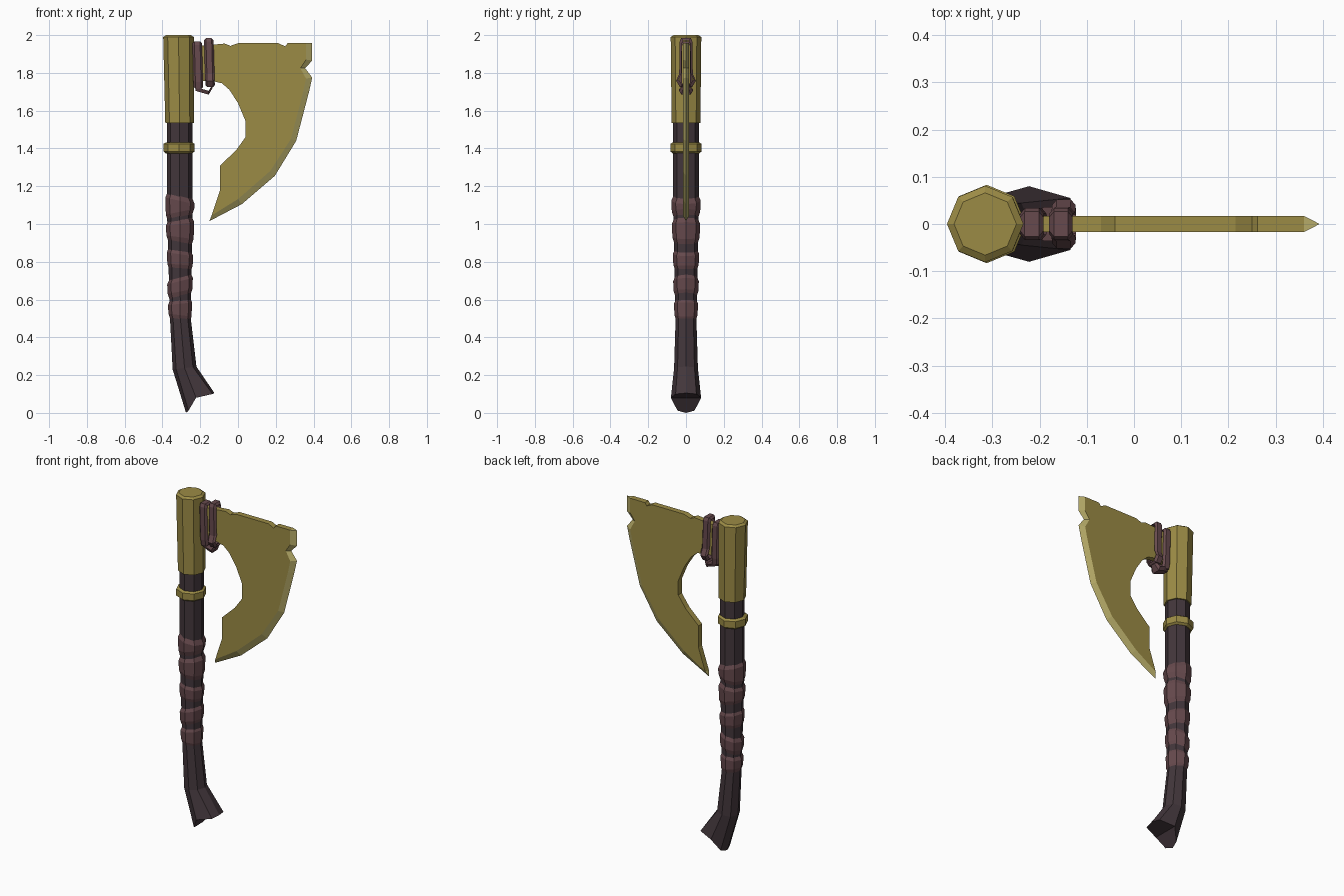
import bpy, bmesh
from math import cos, sin, tau

if "Cube" in bpy.data.objects:
    bpy.data.objects.remove(bpy.data.objects["Cube"])


def material(name, rgb):
    m = bpy.data.materials.new(name)
    m.use_nodes = True
    m.diffuse_color = (*rgb, 1)
    node = m.node_tree.nodes["Principled BSDF"]
    node.inputs["Base Color"].default_value = (*rgb, 1)
    node.inputs["Roughness"].default_value = 0.8
    return m


GOLD = material("old gold", (0.33, 0.26, 0.06))
EDGE = material("pale sharpened gold", (0.47, 0.41, 0.14))
WOOD = material("dark wood", (0.055, 0.037, 0.044))
LEATHER = material("red brown leather", (0.135, 0.068, 0.075))


def finish(name, bm, *mats):
    bmesh.ops.recalc_face_normals(bm, faces=bm.faces)
    me = bpy.data.meshes.new(name)
    bm.to_mesh(me)
    bm.free()
    for m in mats:
        me.materials.append(m)
    ob = bpy.data.objects.new(name, me)
    bpy.context.collection.objects.link(ob)
    return ob


def ring(cx, r, z_left, z_right=None, ry=None):
    """Eight-sided ring with corners on the axes, tilted along x."""
    z_right = z_left if z_right is None else z_right
    ry = ry or r
    pts = []
    for i in range(8):
        c, s = cos(tau * i / 8), sin(tau * i / 8)
        pts.append((cx + r * c, ry * s, z_left + (z_right - z_left) * (c + 1) / 2))
    return pts


def bridge(bm, a, b):
    n = len(a)
    return [bm.faces.new((a[i], a[(i + 1) % n], b[(i + 1) % n], b[i])) for i in range(n)]


def loft(name, rings, mat, folded_end=False):
    bm = bmesh.new()
    loops = [[bm.verts.new(p) for p in r] for r in rings]
    for a, b in zip(loops, loops[1:]):
        bridge(bm, a, b)
    bm.faces.new(loops[0])
    end = loops[-1]
    if folded_end:
        bm.faces.new(end[2:7])
        bm.faces.new(end[6:] + end[:3])
    else:
        bm.faces.new(end)
    return finish(name, bm, mat)


# Shaft, with a kicked-out, folded butt
right = [(-0.125, 0, 0.105), (-0.135, 0.055, 0.1), (-0.222, 0.08, 0.08),
         (-0.262, 0.045, 0.012), (-0.275, 0, 0)]
butt = right + [(x, -y, z) for x, y, z in right[3:0:-1]]
loft("shaft", [ring(-0.309, 0.068, 1.56), ring(-0.309, 0.068, 1.1),
               ring(-0.305, 0.055, 0.5), ring(-0.283, 0.063, 0.23, 0.245), butt],
     WOOD, folded_end=True)

# Metal collar around the top of the shaft, and the small ring below it
loft("head_collar", [ring(-0.315, 0.066, 2), ring(-0.315, 0.081, 1.99),
                     ring(-0.309, 0.076, 1.535)], GOLD)
loft("shaft_ring", [ring(-0.312, r, z) for r, z in
                    ((0.07, 1.432), (0.083, 1.424), (0.083, 1.384), (0.07, 1.374))], GOLD)

# Leather grip bands: top left, top right, bottom left, bottom right, radius
bands = [(1.16, 1.125, 1.03, 1.06, 0.078), (1.01, 1.03, 0.92, 0.9, 0.075),
         (0.87, 0.85, 0.77, 0.76, 0.07), (0.7, 0.735, 0.61, 0.635, 0.068),
         (0.59, 0.605, 0.505, 0.49, 0.064)]
for i, (tl, tr, bl, br, r) in enumerate(bands):
    d = 0.02
    cx = -0.307
    loft(f"grip_band_{i + 1}", [ring(cx, r - 0.013, tl + d / 2, tr + d / 2),
                                ring(cx, r, tl - d, tr - d),
                                ring(cx, r - 0.003, bl + d, br + d),
                                ring(cx, r - 0.013, bl - d / 2, br - d / 2)], LEATHER)

# Blade: flat bearded plate with a bevelled cutting edge
back = [(-0.095, 1.18), (-0.095, 1.31), (-0.01, 1.39), (0.04, 1.46), (0.04, 1.545),
        (0, 1.64), (-0.045, 1.71), (-0.085, 1.745), (-0.135, 1.757), (-0.25, 1.757),
        (-0.25, 1.94), (-0.125, 1.95), (-0.07, 1.955), (-0.04, 1.943), (0, 1.957),
        (0.215, 1.957), (0.25, 1.94), (0.262, 1.957)]
inner = [(0.36, 1.957), (0.36, 1.87), (0.33, 1.825), (0.36, 1.77), (0.345, 1.7),
         (0.28, 1.45), (0.17, 1.28), (0, 1.132), (-0.14, 1.045)]
outer = [(0.393, 1.957), (0.393, 1.865), (0.355, 1.825), (0.393, 1.775), (0.376, 1.7),
         (0.308, 1.44), (0.195, 1.255), (0.02, 1.105), (-0.152, 1.015)]
bm = bmesh.new()
sides = []
for y in (-0.017, 0.017):
    sides.append([bm.verts.new((x, y, z)) for x, z in inner + back])
    bm.faces.new(sides[-1])
ridge = [bm.verts.new((x, 0, z)) for x, z in outer]
n = len(inner)
front, rear = sides
for i in range(n - 1, len(front)):
    j = (i + 1) % len(front)
    bm.faces.new((front[i], front[j], rear[j], rear[i]))
for side in sides:
    for i in range(n - 1):
        bm.faces.new((side[i], side[i + 1], ridge[i + 1], ridge[i])).material_index = 1
for i in (0, n - 1):
    bm.faces.new((front[i], rear[i], ridge[i])).material_index = 1
finish("blade", bm, GOLD, EDGE)


# Leather loops lashing the blade to the collar
def lashing(name, x0, x1, half, lean=0.0):
    """Hollow band; half is its right-hand (y, z) outline from top to bottom."""
    path = half + [(-y, z) for y, z in reversed(half)]
    zc = sum(z for _, z in path) / len(path)
    bm = bmesh.new()
    loops = []
    for x, grow in ((x0, 0.0), (x0 + 0.01, 0.012), (x1 - 0.01, 0.012), (x1, 0.0)):
        k = 1 + grow / 0.13
        loops.append([bm.verts.new((x + lean * (zc - z), y + (grow if y > 0 else -grow),
                                    zc + (z - zc) * k)) for y, z in path])
    for a, b in zip(loops, loops[1:] + loops[:1]):
        bridge(bm, a, b)
    return finish(name, bm, LEATHER)


lashing("inner_lashing", -0.238, -0.188,
        [(0.014, 1.957), (0.022, 1.94), (0.022, 1.76), (0.016, 1.725)], 0.03)
lashing("outer_lashing", -0.176, -0.126,
        [(0.014, 1.972), (0.022, 1.955), (0.024, 1.8), (0.04, 1.765), (0.02, 1.735)], 0.03)

# Strap crossing under the tang between the loops
strap = [(-0.225, 0.02, 1.725), (-0.19, 0.036, 1.715), (-0.155, 0.036, 1.705),
         (-0.135, 0.02, 1.74)]
loft("lower_strap", [[(x, -w, z), (x, w, z), (x, w * 0.7, z - 0.02), (x, -w * 0.7, z - 0.02)]
                     for x, w, z in strap], LEATHER)
